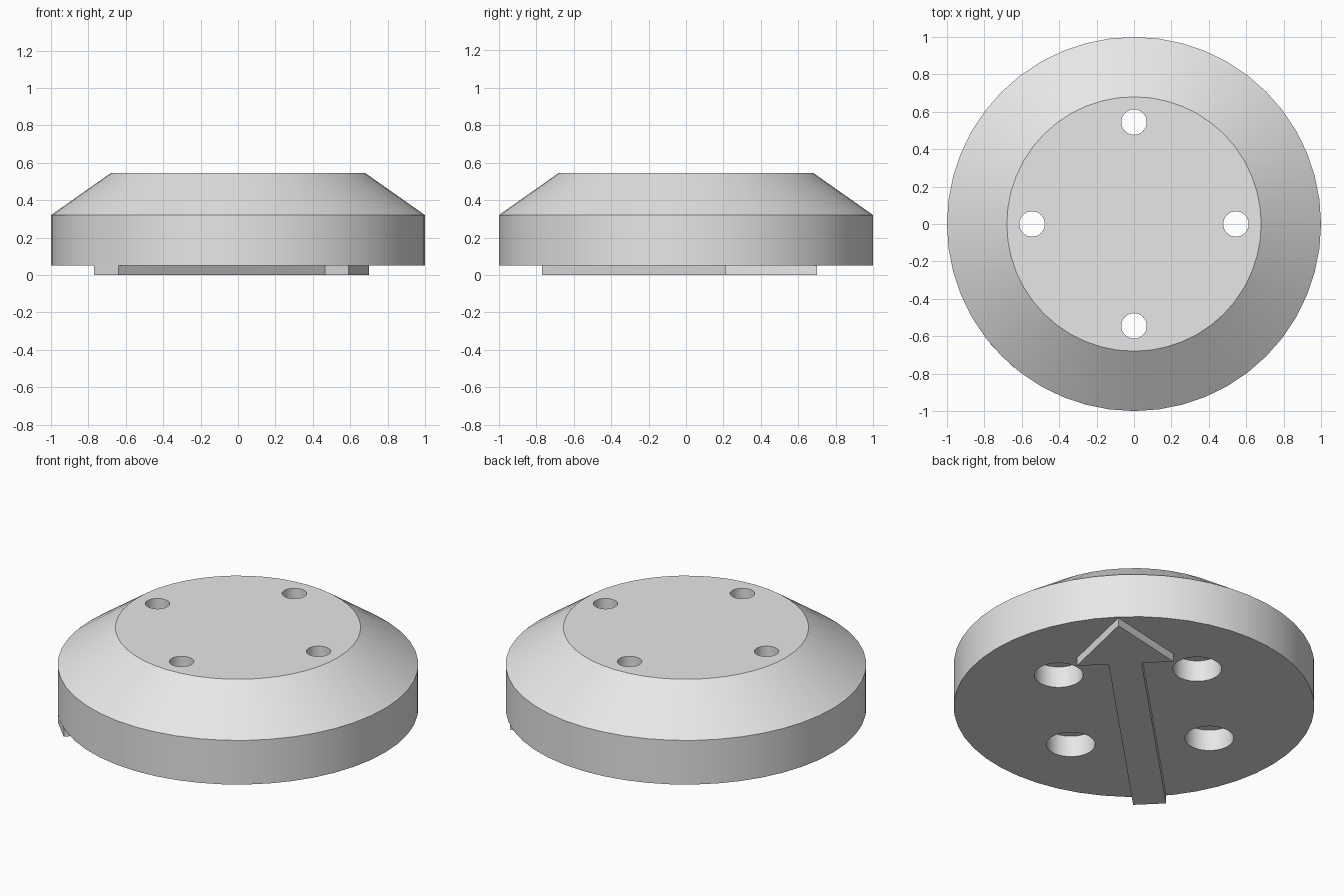
import bpy
import bmesh
from math import radians, sin, cos, tau

cube = bpy.data.objects.get("Cube")
if cube:
    bpy.data.objects.remove(cube, do_unlink=True)

grey = bpy.data.materials.new("plain_grey")
grey.use_nodes = True
colour = (0.8, 0.8, 0.8, 1)
grey.diffuse_color = colour
grey.node_tree.nodes["Principled BSDF"].inputs["Base Color"].default_value = colour


def add_object(name, bm):
    bmesh.ops.recalc_face_normals(bm, faces=bm.faces)
    mesh = bpy.data.meshes.new(name)
    bm.to_mesh(mesh)
    bm.free()
    obj = bpy.data.objects.new(name, mesh)
    mesh.materials.append(grey)
    bpy.context.collection.objects.link(obj)
    return obj


def add_turned(bm, profile, sides, centre=(0, 0)):
    """Closed solid turned from (radius, height) points."""
    rings = [[bm.verts.new((centre[0] + r * cos(tau * i / sides),
                            centre[1] + r * sin(tau * i / sides), z))
              for i in range(sides)] for r, z in profile]
    for low, high in zip(rings, rings[1:]):
        for i in range(sides):
            j = (i + 1) % sides
            bm.faces.new((low[i], low[j], high[j], high[i]))
    bm.faces.new(rings[0][::-1])
    bm.faces.new(rings[-1])


def select_only(obj):
    bpy.ops.object.select_all(action="DESELECT")
    obj.select_set(True)
    bpy.context.view_layer.objects.active = obj


# Bevelled round body
bm = bmesh.new()
add_turned(bm, [(1, 0.05), (1, 0.32), (0.68, 0.545)], 48)
body = add_object("bevelled_body", bm)

# Four screw holes, wider from below
bm = bmesh.new()
hole = [(0.135, -0.1), (0.135, 0.18), (0.068, 0.18), (0.068, 0.7)]
for k in range(4):
    angle = tau * k / 4
    add_turned(bm, hole, 32, (0.545 * cos(angle), 0.545 * sin(angle)))
cutter = add_object("hole_cutter", bm)
cutter.hide_render = True

cut = body.modifiers.new("screw_holes", "BOOLEAN")
cut.operation = "DIFFERENCE"
cut.solver = "EXACT"
cut.object = cutter
select_only(body)
bpy.ops.object.modifier_apply(modifier=cut.name)
bpy.data.objects.remove(cutter, do_unlink=True)
bpy.ops.object.shade_smooth_by_angle(angle=radians(30))

# Raised arrow on the underside, along the diagonal
half = [(-0.997, 0.092), (0.566, 0.092), (0.566, 0.269)]
outline = half + [(0.99, 0)] + [(x, -y) for x, y in reversed(half)]
c = cos(radians(45))
bm = bmesh.new()
base = bm.faces.new([bm.verts.new((c * (x - y), c * (x + y), 0)) for x, y in outline])
top = bmesh.ops.extrude_face_region(bm, geom=[base])["geom"]
bmesh.ops.translate(bm, vec=(0, 0, 0.05),
                    verts=[v for v in top if isinstance(v, bmesh.types.BMVert)])
add_object("underside_arrow", bm)
